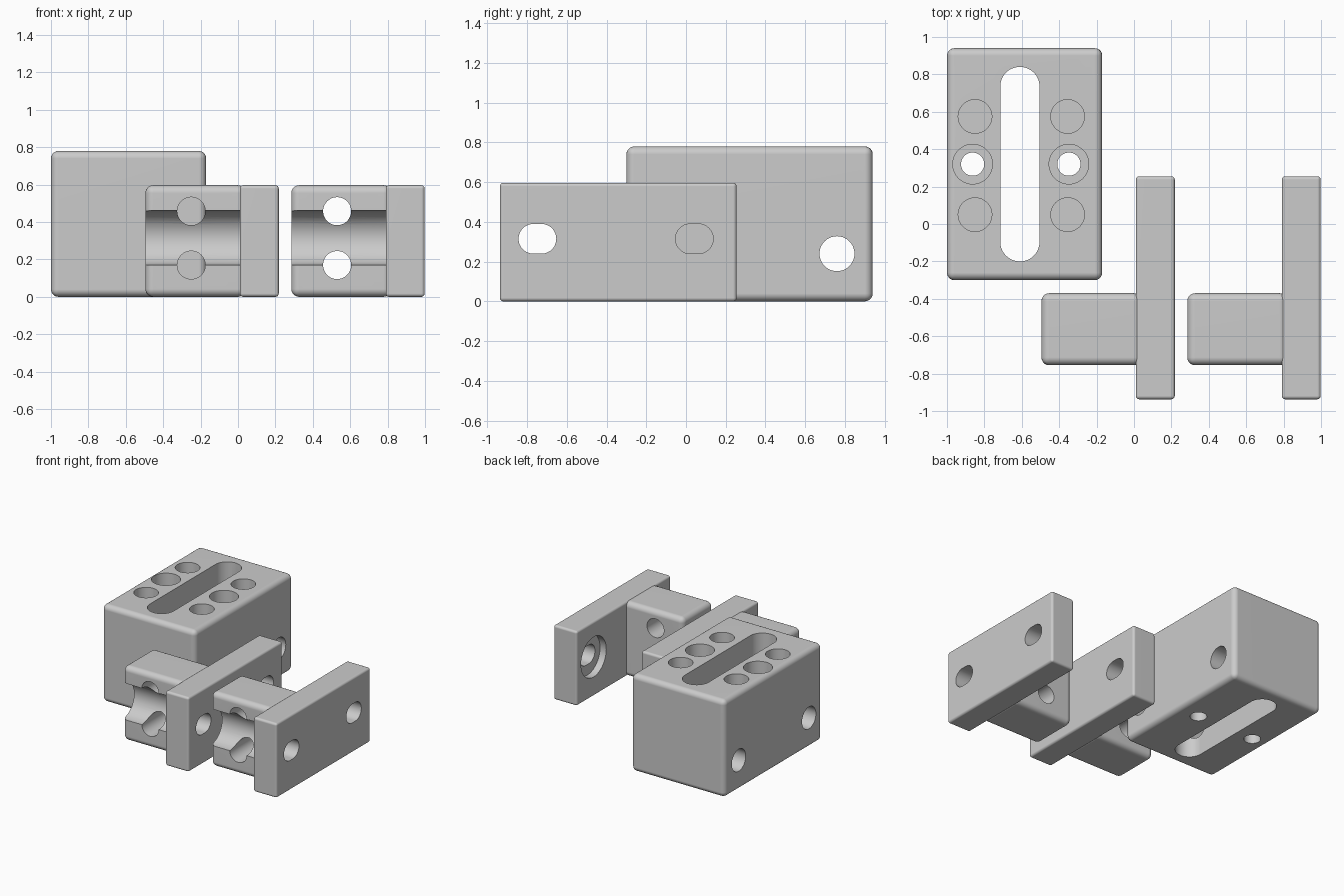
import bpy
import bmesh
import math
from mathutils import Matrix, Vector

if "Cube" in bpy.data.objects:
    bpy.data.objects.remove(bpy.data.objects["Cube"])

grey = bpy.data.materials.new("machined grey")
grey.use_nodes = True
GREY = (0.6, 0.6, 0.6, 1)
grey.diffuse_color = GREY
grey.node_tree.nodes["Principled BSDF"].inputs["Base Color"].default_value = GREY

# Turn a drill's local z axis into the wanted world axis
AXES = {
    "x": Matrix(((0, 0, 1), (1, 0, 0), (0, 1, 0))),
    "y": Matrix(((1, 0, 0), (0, 0, 1), (0, -1, 0))),
    "z": Matrix.Identity(3),
}


def add_object(name, bm):
    mesh = bpy.data.meshes.new(name)
    bm.to_mesh(mesh)
    bm.free()
    obj = bpy.data.objects.new(name, mesh)
    bpy.context.collection.objects.link(obj)
    return obj


def drill(axis, centre, radius, length, stretch=0):
    """Round cutter, or a slot when stretched along local x or y."""
    bm = bmesh.new()
    steps = 24
    ring = []
    for side in (0, 1):
        for i in range(steps + 1):
            a = math.pi * (side + i / steps) - math.pi / 2
            shift = stretch if side == 0 else -stretch
            ring.append((radius * math.cos(a) + shift, radius * math.sin(a)))
    if stretch == 0:
        ring = ring[:steps] + ring[steps + 1:-1]
    if axis == "z":
        ring = [(-v, u) for u, v in ring]
    face = bm.faces.new([bm.verts.new((u, v, -length / 2)) for u, v in ring])
    top = bmesh.ops.extrude_face_region(bm, geom=[face])["geom"]
    bmesh.ops.translate(bm, vec=(0, 0, length),
                        verts=[g for g in top if isinstance(g, bmesh.types.BMVert)])
    bmesh.ops.transform(bm, verts=bm.verts,
                        matrix=Matrix.Translation(Vector(centre)) @ AXES[axis].to_4x4())
    bmesh.ops.recalc_face_normals(bm, faces=bm.faces)
    cutter = add_object("cutter", bm)
    cutter.hide_render = True
    return cutter


def solid(name, low, high, rounding, cutters):
    """Rounded box with holes cut out of it."""
    low, high = Vector(low), Vector(high)
    bm = bmesh.new()
    bmesh.ops.create_cube(bm, size=1)
    bmesh.ops.scale(bm, vec=high - low, verts=bm.verts)
    bmesh.ops.translate(bm, vec=(low + high) / 2, verts=bm.verts)
    bmesh.ops.bevel(bm, geom=bm.edges[:], offset=rounding, segments=5,
                    profile=0.5, affect="EDGES")
    obj = add_object(name, bm)
    obj.data.materials.append(grey)
    bpy.ops.object.select_all(action="DESELECT")
    obj.select_set(True)
    bpy.context.view_layer.objects.active = obj
    for cutter in cutters:
        mod = obj.modifiers.new("hole", "BOOLEAN")
        mod.operation = "DIFFERENCE"
        mod.solver = "EXACT"
        mod.object = cutter
        bpy.ops.object.modifier_apply(modifier=mod.name)
        bpy.data.objects.remove(cutter)
    bpy.ops.object.shade_smooth_by_angle(angle=math.radians(32))
    weighted = obj.modifiers.new("flat faces", "WEIGHTED_NORMAL")
    weighted.keep_sharp = True
    return obj


# Main block: long slot, blind holes, counterbored screw holes, cross holes
TOP = 0.78
holes = [drill("z", (-0.61, 0.32, 0.4), 0.105, 2, 0.415)]
for x in (-0.85, -0.355):
    for y in (0.05, 0.575):
        holes.append(drill("z", (x, y, TOP), 0.09, 0.8))
for x in (-0.863, -0.348):
    holes.append(drill("z", (x, 0.32, 0.4), 0.062, 2))
    holes.append(drill("z", (x, 0.32, TOP), 0.106, 0.8))
for y in (-0.13, 0.76):
    holes.append(drill("x", (-0.6, y, 0.24), 0.088, 2))
solid("main_block", (-1, -0.3, 0), (-0.17, 0.94, TOP), 0.04, holes)

# Two identical T brackets: a plate plus a grooved arm
HEIGHT, MID = 0.597, 0.315
for label, x in (("inner", 0.01), ("outer", 0.79)):
    slots = [drill("x", (x + 0.1, y, MID), 0.075, 1, 0.02) for y in (-0.748, 0.042)]
    recess = drill("x", (x, 0.042, MID), 0.16, 0.11)
    solid(label + "_plate", (x, -0.937, 0), (x + 0.208, 0.255, HEIGHT), 0.018,
          slots + [recess])

    cuts = [drill("x", (x - 0.2, -0.755, MID), 0.146, 2)]
    cuts += [drill("y", (x - 0.26, -0.5, z), 0.075, 2) for z in (0.17, 0.458)]
    solid(label + "_arm", (x - 0.505, -0.755, 0), (x + 0.03, -0.37, HEIGHT), 0.042, cuts)
